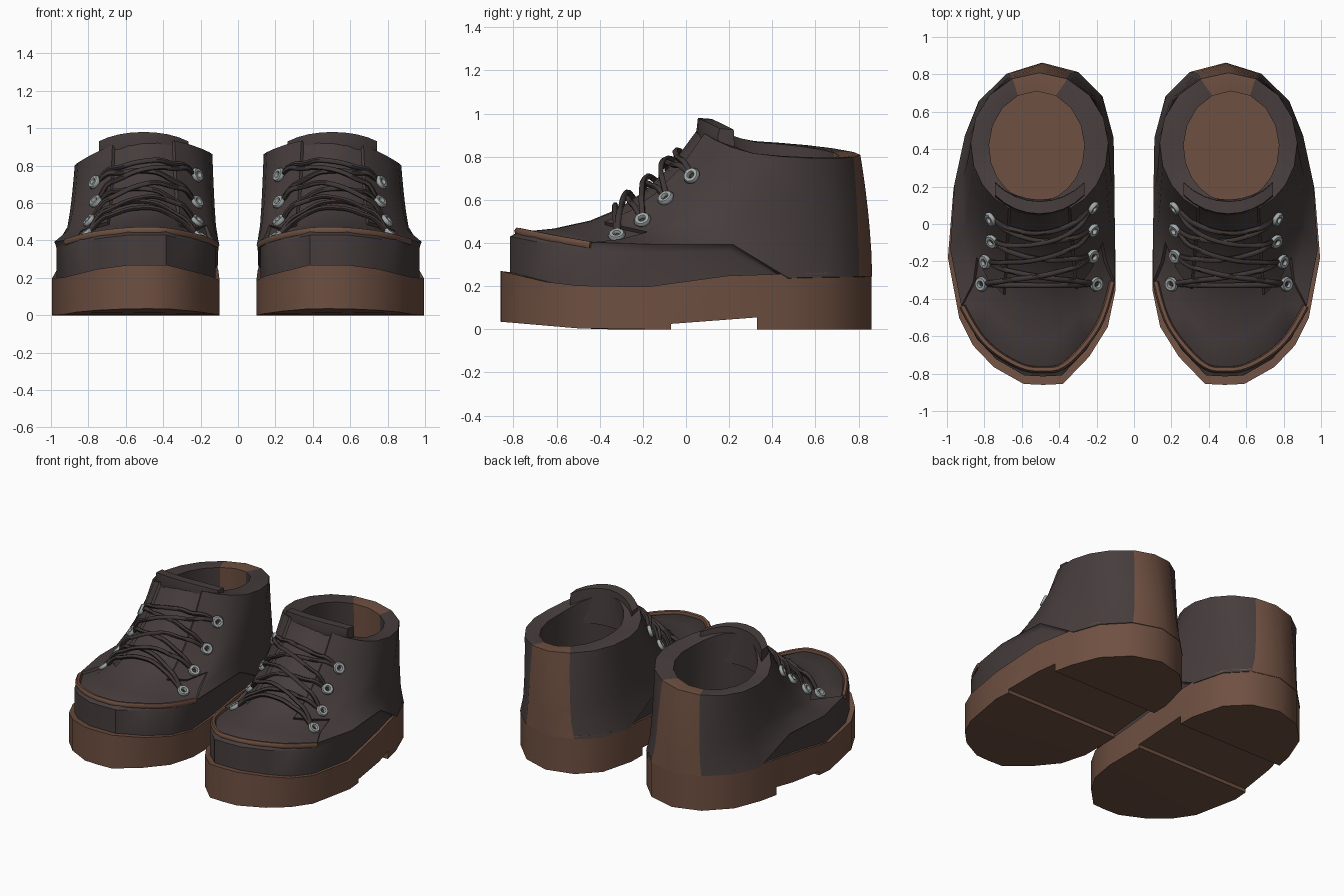
import bpy, bmesh, math
from mathutils import Vector
from mathutils.bvhtree import BVHTree

if "Cube" in bpy.data.objects:
    bpy.data.objects.remove(bpy.data.objects["Cube"])


def material(name, rgb):
    m = bpy.data.materials.new(name)
    m.diffuse_color = (*rgb, 1)
    m.use_nodes = True
    m.node_tree.nodes["Principled BSDF"].inputs["Base Color"].default_value = m.diffuse_color
    return m


DARK = material("dark leather", (0.062, 0.047, 0.046))
BROWN = material("brown leather", (0.158, 0.08, 0.053))
LACE = material("lace cord", (0.05, 0.038, 0.037))
METAL = material("eyelet metal", (0.36, 0.39, 0.39))

# Sole outline of one shoe: toe, outer side, heel, inner side, toe centre
OUT = [(.59, -.855), (.75, -.765), (.86, -.65), (.935, -.5), (.995, -.18), (.965, .19), (.905, .46),
       (.83, .65), (.68, .80), (.49, .86), (.30, .81), (.17, .68), (.11, .45), (.105, .15),
       (.1, -.15), (.1, -.36), (.14, -.55), (.24, -.71), (.38, -.855), (.485, -.86)]
N = len(OUT)
ANG = []
for j in range(N):
    th = 2 * math.pi * (j + 1) / N
    ANG.append(th - .3 * math.sin(th))


def table(y, pts):
    for (a, u), (b, v) in zip(pts, pts[1:]):
        if y <= b:
            return u + (v - u) * max(0, (y - a) / (b - a))
    return pts[-1][1]


def sole_top(y):
    return table(y, [(-.86, .27), (-.65, .22), (-.35, .185), (0, .21), (.2, .25), (.86, .268)])


def edge_z(y):
    return table(y, [(-.86, .45), (-.65, .41), (-.4, .37), (.15, .385), (.22, .38), (.46, .23), (.86, .24)])


def link(name, bm, mats):
    me = bpy.data.meshes.new(name)
    bm.to_mesh(me)
    for m in mats:
        me.materials.append(m)
    ob = bpy.data.objects.new(name, me)
    bpy.context.collection.objects.link(ob)
    return ob


def activate(ob):
    bpy.ops.object.select_all(action='DESELECT')
    ob.select_set(True)
    bpy.context.view_layer.objects.active = ob


def finish(ob, angle=35):
    # smooth shading, and a mirrored copy for the other shoe
    activate(ob)
    bpy.ops.object.shade_smooth_by_angle(angle=math.radians(angle))
    m = ob.modifiers.new("pair", 'MIRROR')
    m.use_mirror_merge = False


def cap(bm, ring):
    # strips across the outline from toe to heel
    faces = [bm.faces.new((ring[18], ring[19], ring[0])), bm.faces.new((ring[8], ring[9], ring[10]))]
    faces += [bm.faces.new((ring[i], ring[i + 1], ring[17 - i], ring[18 - i])) for i in range(8)]
    return faces


def loft(bm, rows):
    vs = [[bm.verts.new(p) for p in r] for r in rows]
    grid = {}
    for k in range(len(rows) - 1):
        for j in range(N):
            n = (j + 1) % N
            grid[k, j] = bm.faces.new((vs[k][j], vs[k][n], vs[k + 1][n], vs[k + 1][j]))
    return vs, grid


# Sole with toe spring, then the arch cut out
bm = bmesh.new()
low = [(x, y, .035 * max(0, (-y - .45) / .41)) for x, y in OUT]
top = [(x, y, sole_top(y)) for x, y in OUT]
rim = [(.5 + (x - .5) * .9, y * .9, sole_top(y) - .01) for x, y in OUT]
vs, _ = loft(bm, [low, top, rim])
cap(bm, vs[0])
cap(bm, vs[-1])
bmesh.ops.recalc_face_normals(bm, faces=bm.faces)
sole = link("sole", bm, [BROWN])
bm = bmesh.new()
bmesh.ops.create_cube(bm, size=1)
for v in bm.verts:
    y = .33 if v.co.y > 0 else -.07
    z = -.2 if v.co.z < 0 else (.055 if y > 0 else .025)
    v.co = (.5 + v.co.x * 2, y, z)
cutter = link("arch_cutter", bm, [BROWN])
cutter.hide_render = True
b = sole.modifiers.new("arch", 'BOOLEAN')
b.object, b.operation, b.solver = cutter, 'DIFFERENCE', 'EXACT'
activate(sole)
bpy.ops.object.modifier_apply(modifier="arch")
bpy.data.objects.remove(cutter)
finish(sole, 45)


# Upper: lower band, overlay edge, vamp and quarters up to the collar, lining
def collar(a, cx, cy, rx, ry, dz=0):
    c = math.cos(a)
    z = .835 + .1 * max(0, c) ** 2 - .03 * math.sin(a) - .025 * max(0, -c)
    return Vector((cx + rx * math.sin(a), cy - ry * c, z + dz))


base, under, edge = [], [], []
for x, y in OUT:
    f = .95
    bx, by = .5 + (x - .5) * f, .845 - (.86 - y) * .965
    base.append(Vector((bx, by, sole_top(y) - .06)))
    under.append(Vector((bx, by, edge_z(y) - .02)))
    edge.append(Vector((.5 + (x - .5) * .96, .845 - (.86 - y) * .945, edge_z(y))))
rows = [base, under]
for t in (0, .2, .4, .55, .7, .85, 1):
    ring = []
    for j in range(N):
        e, c = edge[j], collar(ANG[j], .505, .425, .35, .365)
        w = min(1, max(0, -OUT[j][1] / .5))
        s = w * (.14 * t + .86 * t ** 3) + (1 - w) * t
        ty = t if OUT[j][1] < .3 else t ** 1.7
        tx = t ** .36 if j in (3, 4, 5) else t ** .5
        ring.append(Vector((e.x + (c.x - e.x) * tx, e.y + (c.y - e.y) * ty, e.z + (c.z - e.z) * s)))
    rows.append(ring)
rows.append([collar(a, .52, .415, .255, .295, -.005) for a in ANG])
rows.append([Vector((.52 + .27 * math.sin(a), .415 - .31 * math.cos(a), .32)) for a in ANG])
bm = bmesh.new()
vs, grid = loft(bm, rows)
cap(bm, vs[0])
for f in cap(bm, vs[-1]):
    f.material_index = 1
for (k, j), f in grid.items():
    if j in (8, 9):
        f.material_index = 1
bmesh.ops.recalc_face_normals(bm, faces=bm.faces)
quarter = [f for (k, j), f in grid.items()
           if 2 <= k < 8 and 1 <= j <= 16 and (k >= 4 or 3 <= j <= 14)]
bmesh.ops.inset_region(bm, faces=quarter, thickness=.004, depth=.018, use_even_offset=False)
bmesh.ops.triangulate(bm, faces=[f for f in bm.faces if len(f.verts) > 3])
bm.normal_update()
tree = BVHTree.FromBMesh(bm)
finish(link("upper", bm, [DARK, BROWN]), 40)

# Tongue standing above the front of the collar
bm = bmesh.new()
cols = []
for i in range(9):
    u = i / 4 - 1
    a = u * .78
    x, y = .505 + .34 * math.sin(a), .43 - .35 * math.cos(a)
    h = .98 - .05 * u * u
    cols.append([bm.verts.new(p) for p in ((x, y + .02, .72), (x, y - .035, .89), (x, y - .025, h),
                                           (x, y + .04, h - .005), (x, y + .05, .72))])
for p, q in zip(cols, cols[1:]):
    for k in range(5):
        n = (k + 1) % 5
        bm.faces.new((p[k], q[k], q[n], p[n]))
bm.faces.new(cols[0])
bm.faces.new(cols[-1])
bmesh.ops.recalc_face_normals(bm, faces=bm.faces)
finish(link("tongue", bm, [DARK]))


def tube(name, paths, radius, mat):
    cu = bpy.data.curves.new(name, 'CURVE')
    cu.dimensions = '3D'
    cu.bevel_depth, cu.bevel_resolution, cu.use_fill_caps = radius, 1, True
    cu.resolution_u = 4
    for pts in paths:
        sp = cu.splines.new('NURBS')
        sp.points.add(len(pts) - 1)
        for p, co in zip(sp.points, pts):
            p.co = (*co, 1)
        sp.use_endpoint_u = True
        sp.order_u = 3
    cu.materials.append(mat)
    ob = bpy.data.objects.new(name, cu)
    bpy.context.collection.objects.link(ob)
    activate(ob)
    bpy.ops.object.convert(target='MESH')
    finish(bpy.context.view_layer.objects.active, 60)


# Brown piping round the toe
tube("toe_piping", [[edge[j % N] + Vector((0, 0, .005)) for j in range(15, 24)]], .018, BROWN)


def on_surface(x, y, lift):
    loc, nor, _, _ = tree.ray_cast(Vector((x, y, 3)), Vector((0, 0, -1)))
    return loc + nor * lift, nor


# Eyelets
outer = [(.81, -.32), (.79, -.2), (.755, -.09), (.76, .03)]
inner = [(.205, -.32), (.225, -.17), (.225, -.03), (.225, .09)]
rings = []
for x, y in outer + inner:
    loc, nor = on_surface(x, y, .01)
    bpy.ops.mesh.primitive_torus_add(location=loc, rotation=nor.to_track_quat('Z', 'Y').to_euler(),
                                     major_segments=14, minor_segments=6, major_radius=.026, minor_radius=.015)
    ob = bpy.context.object
    ob.data.materials.append(METAL)
    rings.append(ob)
for ob in rings:
    ob.select_set(True)
bpy.ops.object.join()
bpy.ops.object.transform_apply(location=True, rotation=True, scale=True)
bpy.context.object.name = "eyelets"
finish(bpy.context.object, 60)


# Criss-cross laces
def lace(p, q, lift):
    pts = [on_surface(*p, -.01)[0]]
    for i in range(1, 8):
        t = i / 8
        x, y = (p[0] + (q[0] - p[0]) * t, p[1] + (q[1] - p[1]) * t)
        pts.append(on_surface(x, y - .1 * max(0, (y + .3) / .4) * math.sin(math.pi * t), lift)[0])
    return pts + [on_surface(*q, -.01)[0]]


paths = [lace(inner[0], outer[0], .022), lace(inner[3], outer[3], .025)]
for i in range(3):
    paths.append(lace(inner[i], outer[i + 1], .025))
    paths.append(lace(outer[i], inner[i + 1], .042))
tube("laces", paths, .014, LACE)
